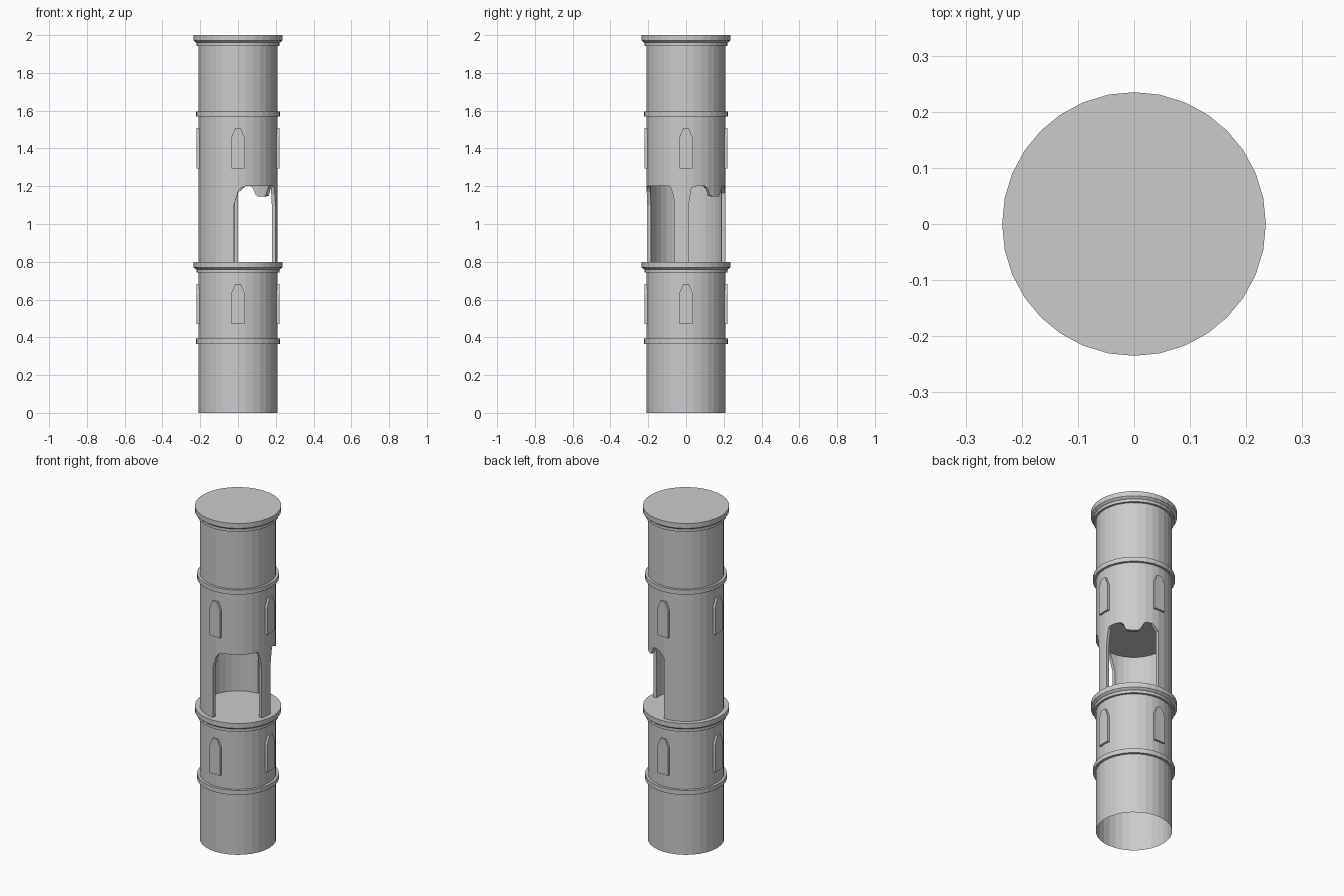
import bpy, bmesh, math

if "Cube" in bpy.data.objects:
    bpy.data.objects.remove(bpy.data.objects["Cube"])

N = 32           # sides of the round tower
R = 0.208        # outer wall radius
R_IN = 0.188     # inner wall radius at the open storey
STEP = 360 / N


def finish(bm, name, recalc=True):
    if recalc:
        bmesh.ops.recalc_face_normals(bm, faces=bm.faces[:])
    me = bpy.data.meshes.new(name)
    bm.to_mesh(me)
    bm.free()
    ob = bpy.data.objects.new(name, me)
    bpy.context.collection.objects.link(ob)
    return ob


def lathe(name, profile, cap_bottom=False, cap_top=False):
    """Turn (radius, z) points, listed bottom to top, around the z axis."""
    bm = bmesh.new()
    rings = []
    for r, z in profile:
        rings.append([bm.verts.new((r * math.cos(2 * math.pi * i / N),
                                    r * math.sin(2 * math.pi * i / N), z)) for i in range(N)])
    for a, b in zip(rings, rings[1:]):
        for i in range(N):
            j = (i + 1) % N
            bm.faces.new((a[i], a[j], b[j], b[i]))
    if cap_bottom:
        bm.faces.new(rings[0][::-1])
    if cap_top:
        bm.faces.new(rings[-1])
    return finish(bm, name, recalc=False)


def on_wall(r, deg, z):
    """Point on the flat-sided wall at an angle."""
    off = math.radians(deg % STEP - STEP / 2)
    rr = r * math.cos(math.pi / N) / math.cos(off)
    a = math.radians(deg)
    return (rr * math.cos(a), rr * math.sin(a), z)


def wall_strip(name, outline, top=1.2):
    """Curved wall hanging from the top; outline gives (angle, lower edge z)."""
    bm = bmesh.new()
    cols = [[bm.verts.new(on_wall(r, a, z)) for r, z in
             ((R, lo), (R_IN, lo), (R_IN, top), (R, top))] for a, lo in outline]
    for (a0, _), (a1, _), p, q in zip(outline, outline[1:], cols, cols[1:]):
        bm.faces.new((p[0], p[1], q[1], q[0]))          # underside or jamb
        if a0 != a1:
            bm.faces.new((p[0], q[0], q[3], p[3]))      # outside
            bm.faces.new((p[1], p[2], q[2], q[1]))      # inside
    bmesh.ops.remove_doubles(bm, verts=bm.verts[:], dist=1e-5)
    return finish(bm, name)


def window_panel(name, z0, angle):
    """Raised blind window with a clipped pointed head."""
    pts = [(-.035, 0), (.035, 0), (.035, .165), (.015, .212), (-.015, .212), (-.035, .165)]
    bm = bmesh.new()
    face = bm.faces.new([bm.verts.new((x, -0.195, z0 + z)) for x, z in pts])
    ext = bmesh.ops.extrude_face_region(bm, geom=[face])
    for v in ext["geom"]:
        if isinstance(v, bmesh.types.BMVert):
            v.co.y = -0.219
    ob = finish(bm, name)
    ob.rotation_euler.z = math.radians(angle)


def cornice(z):
    return [(R, z - .057), (.221, z - .057), (.221, z - .04), (.226, z - .037),
            (.235, z - .029), (.235, z)]


# lower tower, open underneath, with its cornice and floor
lathe("lower_tower", [(R, 0)] + cornice(0.8), cap_top=True)

# upper tower with a flat ceiling over the open storey
lathe("upper_tower", [(R, 1.2)] + cornice(2.0), cap_bottom=True, cap_top=True)

# string courses
for name, z in (("lower_band", 0.366), ("upper_band", 1.568)):
    lathe(name, [(R - .005, z), (.223, z), (.223, z + .027), (R - .005, z + .027)])

# blind windows on four sides of each tower
for level, z in (("lower", 0.47), ("upper", 1.295)):
    for side in range(4):
        window_panel(f"{level}_window_{side + 1}", z, side * 90)

# open storey: solid half wall, standing pillar, broken pillar stub
half = [(78.75, 1.2), (84, 1.185), (90, 1.165)]
half += [(90 + STEP * i, 0.8) for i in range(16)]
half += [(264, 0.8), (264, 1.1), (270, 1.17), (274, 1.19), (281.25, 1.2)]
wall_strip("open_storey_wall", half)
wall_strip("standing_pillar", [(-24, 1.2), (-22.5, 1.19), (-19, 1.15), (-17, 1.1), (-17, 0.8),
                               (-11.25, 0.8), (0, 0.8), (4, 0.8), (4, 1.1), (6, 1.15),
                               (8, 1.19), (11.25, 1.197), (16, 1.2)])
wall_strip("broken_pillar", [(29, 1.2), (33.75, 1.187), (38, 1.15), (45, 1.145),
                             (56.25, 1.145), (60, 1.155), (66, 1.195), (69, 1.2)])
